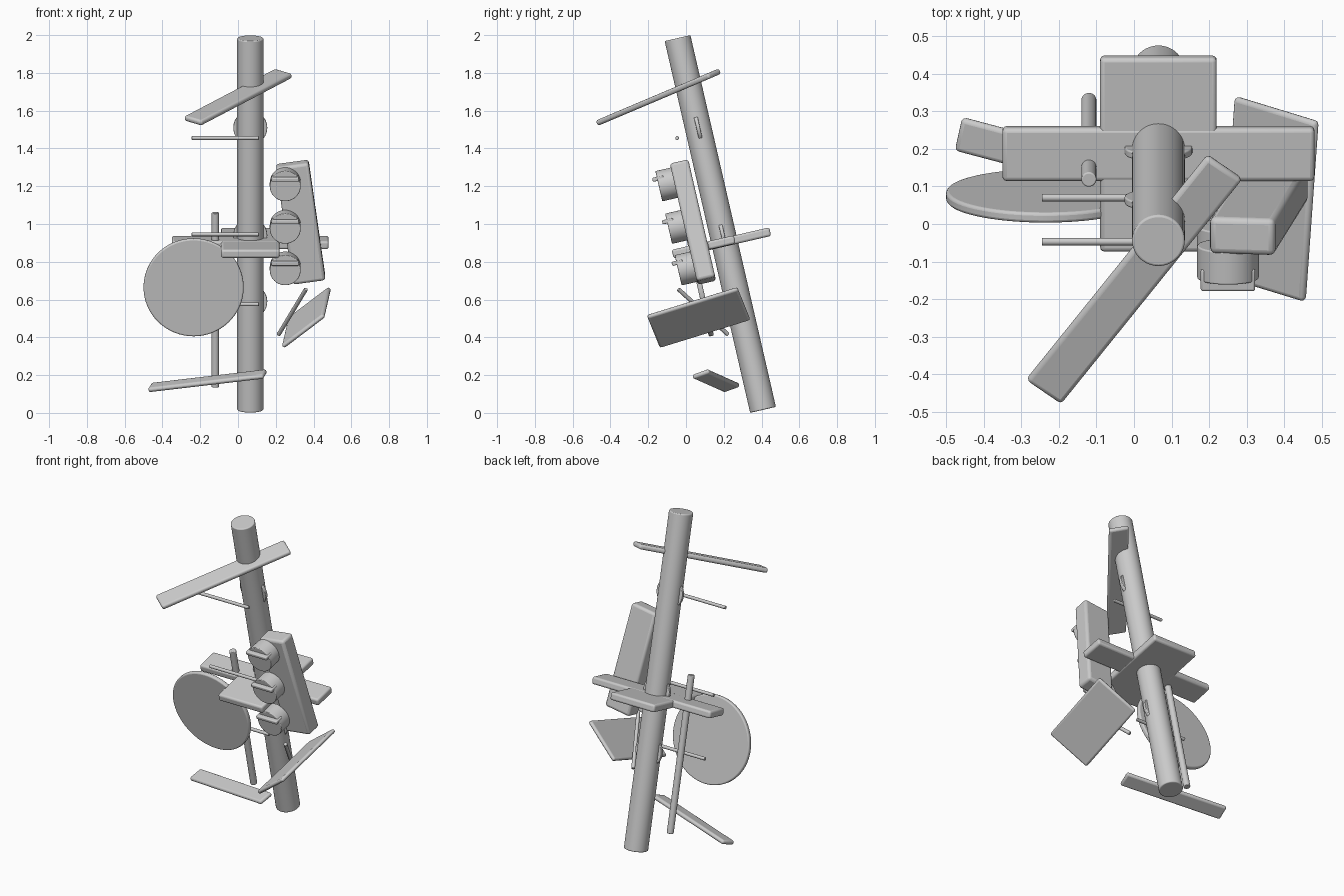
import bpy, math
from mathutils import Vector, Matrix

if "Cube" in bpy.data.objects:
    bpy.data.objects.remove(bpy.data.objects["Cube"])

LEAN = Matrix.Rotation(math.radians(12.95), 4, 'X')  # lean shared by the post and fittings
PX = 0.065                                           # post centre in x


def post_y(z):
    return -0.045 + (1.985 - z) * 0.23


def finish(ob, name, bevel):
    ob.name = name
    if bevel:
        m = ob.modifiers.new("bevel", 'BEVEL')
        m.width, m.segments, m.limit_method = bevel, 3, 'ANGLE'
        m.angle_limit = math.radians(40)
    bpy.ops.object.shade_smooth_by_angle(angle=math.radians(35))
    return ob


def box(name, loc, size, rot=LEAN, bevel=0.012):
    bpy.ops.mesh.primitive_cube_add(size=1)
    ob = bpy.context.object
    ob.data.transform(Matrix.Diagonal((*size, 1)))
    ob.matrix_world = Matrix.Translation(loc) @ rot
    return finish(ob, name, bevel)


def slab(name, a, b, c, d, thick):
    """Board through four corners; a-b runs along its length."""
    a, b, c, d = map(Vector, (a, b, c, d))
    u = (b - a + c - d) / 2
    v = (d - a + c - b) / 2
    x = u.normalized()
    z = x.cross(v).normalized()
    y = z.cross(x)
    rot = Matrix((x, y, z)).transposed().to_4x4()
    return box(name, (a + b + c + d) / 4, (u.length, v.length, thick), rot)


def rod(name, p, q, r, bevel=0.004, sides=48):
    p, q = Vector(p), Vector(q)
    bpy.ops.mesh.primitive_cylinder_add(vertices=sides, radius=r, depth=(q - p).length)
    ob = bpy.context.object
    ob.matrix_world = (Matrix.Translation((p + q) / 2)
                       @ (q - p).to_track_quat('Z', 'Y').to_matrix().to_4x4())
    return finish(ob, name, bevel)


def disc(name, loc, r, depth, bevel=0.004):
    n = LEAN.to_3x3() @ Vector((0, 1, 0)) * (depth / 2)
    loc = Vector(loc)
    return rod(name, loc - n, loc + n, r, bevel, 64)


# leaning main post
rod("post", (PX, post_y(0.016), 0.016), (PX, post_y(1.984), 1.984), 0.07, 0.006, 64)

# discs set in the post, with side rods
for i, z in enumerate((1.51, 0.94, 0.59)):
    disc(f"post_disc_{i}", (PX, post_y(z), z), 0.09, 0.02)
for i, (y, z) in enumerate(((-0.047, 1.455), (0.07, 0.945), (0.157, 0.575))):
    rod(f"side_rod_{i}", (-0.245, y, z), (0.11, y, z), 0.01, 0.002, 24)

# crossed boards around the post
box("cross_plate", (PX, 0.1875, 0.90), (0.31, 0.53, 0.046))
box("cross_board", (PX, 0.1875, 0.902), (0.83, 0.145, 0.045))

# signal box with three lamps and visors
box("signal_box", (0.332, 0.037, 1.01), (0.175, 0.10, 0.645),
    LEAN @ Matrix.Rotation(math.radians(-8), 4, 'Y'), 0.016)
for i, z in enumerate((1.21, 0.985, 0.765)):
    c = Vector((0.25, -0.1 + (1.21 - z) * 0.23, z))
    disc(f"lamp_{i}", c, 0.082, 0.09)
    v = LEAN.to_3x3() @ Vector((0, -0.04, 0.04))
    box(f"lamp_visor_{i}", c + v, (0.145, 0.06, 0.022), LEAN, 0.006)

# round sign and its long pole
disc("round_sign", (-0.235, 0.075, 0.665), 0.265, 0.028, 0.008)
rod("sign_pole", (-0.12, 0.118, 1.06), (-0.12, 0.33, 0.137), 0.02)

# top arm board
slab("top_board", (0.196, 0.184, 1.81), (-0.287, -0.413, 1.56),
     (-0.193, -0.477, 1.53), (0.287, 0.12, 1.785), 0.03)

# low board near the foot
slab("low_board", (-0.455, 0.283, 0.15), (0.155, 0.122, 0.222),
     (0.132, 0.035, 0.19), (-0.478, 0.197, 0.118), 0.026)

# tilted square panel and its stay
slab("square_panel", (0.49, 0.272, 0.66), (0.272, 0.34, 0.50),
     (0.235, -0.14, 0.345), (0.453, -0.205, 0.515), 0.024)
rod("panel_stay", (0.36, -0.04, 0.655), (0.215, 0.222, 0.415), 0.011, 0.003, 24)
